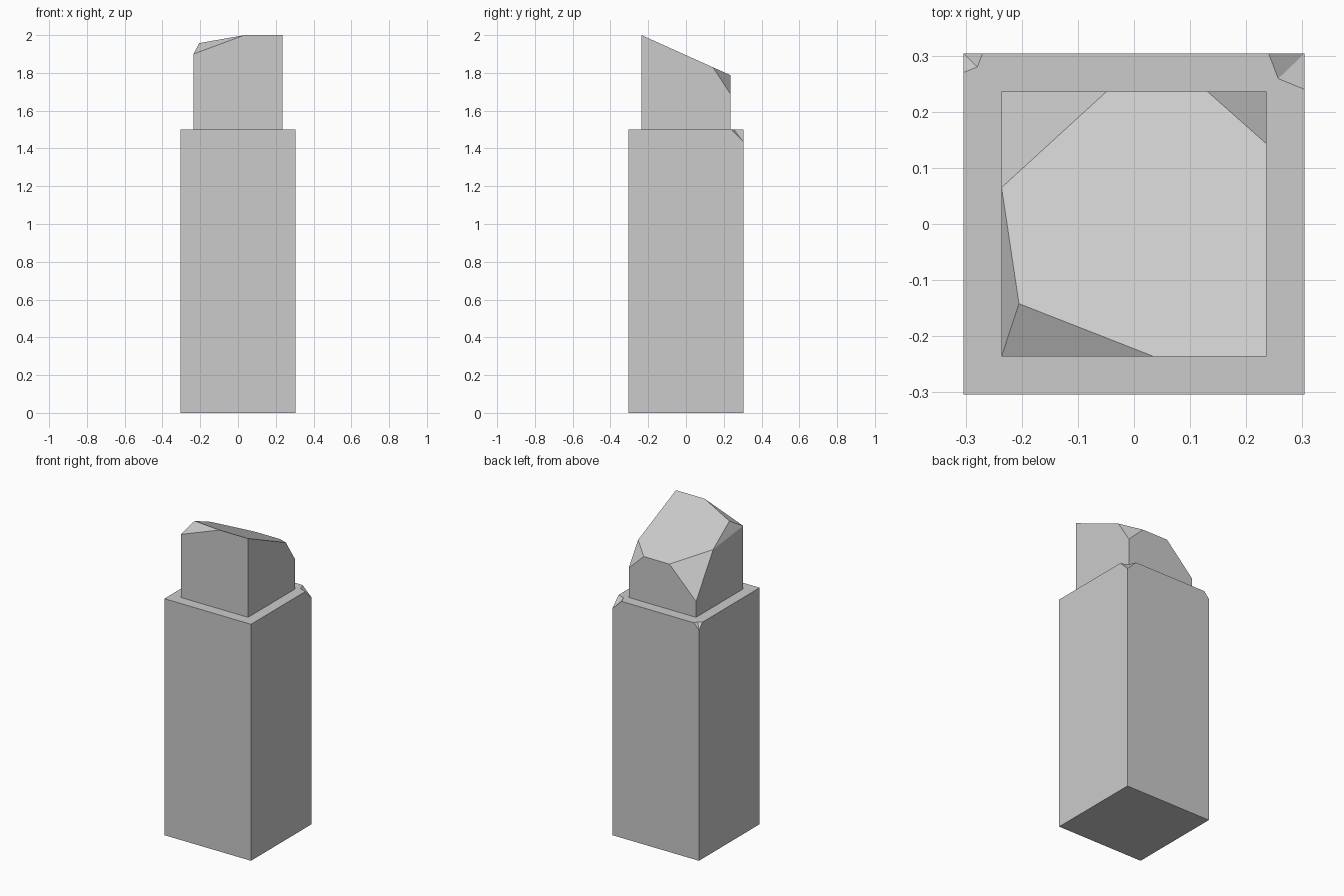
import bpy
import bmesh
from mathutils import Vector

if "Cube" in bpy.data.objects:
    bpy.data.objects.remove(bpy.data.objects["Cube"])

H, W = 1.5, 0.304          # lower shaft height and half width
TOP, C = 2.0, 0.236        # upper block height and half width


def finish(bm, name):
    bmesh.ops.recalc_face_normals(bm, faces=bm.faces[:])
    mesh = bpy.data.meshes.new(name)
    bm.to_mesh(mesh)
    bm.free()
    obj = bpy.data.objects.new(name, mesh)
    bpy.context.collection.objects.link(obj)
    return obj


def roof(x, y):
    """Point on the sloping roof of the upper block."""
    return Vector((x, y, TOP - 0.45 * (y + C)))


def slice_off(bm, a, b, c, keep=Vector((0, 0, 1.6))):
    """Cut along the plane through three points and cap the opening."""
    a, b, c = Vector(a), Vector(b), Vector(c)
    n = (b - a).cross(c - a).normalized()
    if n.dot(keep - a) > 0:
        n.negate()
    geom = bm.verts[:] + bm.edges[:] + bm.faces[:]
    bmesh.ops.bisect_plane(bm, geom=geom, dist=1e-5, plane_co=a, plane_no=n,
                           clear_outer=True)
    bmesh.ops.remove_doubles(bm, verts=bm.verts[:], dist=1e-4)
    bmesh.ops.holes_fill(bm, edges=[e for e in bm.edges if e.is_boundary], sides=0)


# Lower shaft: square column with a small notch broken from each back corner
bm = bmesh.new()
bottom = [bm.verts.new((x, y, 0)) for x, y in ((-W, -W), (W, -W), (W, W), (-W, W))]
front_l, front_r = bm.verts.new((-W, -W, H)), bm.verts.new((W, -W, H))


def notch(side, on_side, inner, on_back, low_z):
    """Two facets meeting in a crease at a back corner."""
    s = bm.verts.new((side * W, on_side, H))
    i = bm.verts.new((side * inner[0], inner[1], H))
    b = bm.verts.new((side * on_back, W, H))
    low = bm.verts.new((side * W, W, low_z))
    bm.faces.new((s, i, low))
    bm.faces.new((i, b, low))
    return s, i, b, low


rs, ri, rb, rlow = notch(1, 0.24, (0.257, 0.259), 0.24, 1.437)
ls, li, lb, llow = notch(-1, 0.27, (0.279, 0.28), 0.27, 1.462)
for face in (bottom,
             (front_l, front_r, rs, ri, rb, lb, li, ls),
             (bottom[0], bottom[1], front_r, front_l),
             (bottom[1], bottom[2], rlow, rs, front_r),
             (bottom[2], bottom[3], llow, lb, rb, rlow),
             (bottom[3], bottom[0], front_l, ls, llow)):
    bm.faces.new(face)
finish(bm, "lower_shaft")

# Upper block: smaller cube cut by a sloping roof and chipped corners
bm = bmesh.new()
bmesh.ops.create_cube(bm, size=1)
bmesh.ops.scale(bm, vec=(2 * C, 2 * C, TOP - H), verts=bm.verts[:])
bmesh.ops.translate(bm, vec=(0, 0, (TOP + H) / 2), verts=bm.verts[:])

peak, front_corner = roof(-0.205, -0.142), (-C, -C, 1.90)
slice_off(bm, roof(-C, -C), roof(C, -C), roof(0, C))
slice_off(bm, roof(-C, 0.065), roof(-0.049, C), (-C, C, 1.60))
slice_off(bm, roof(0.131, C), roof(C, 0.143), (C, C, 1.687))
slice_off(bm, roof(-C, 0.065), peak, front_corner)
slice_off(bm, peak, roof(0.035, -C), front_corner)
finish(bm, "upper_block")
